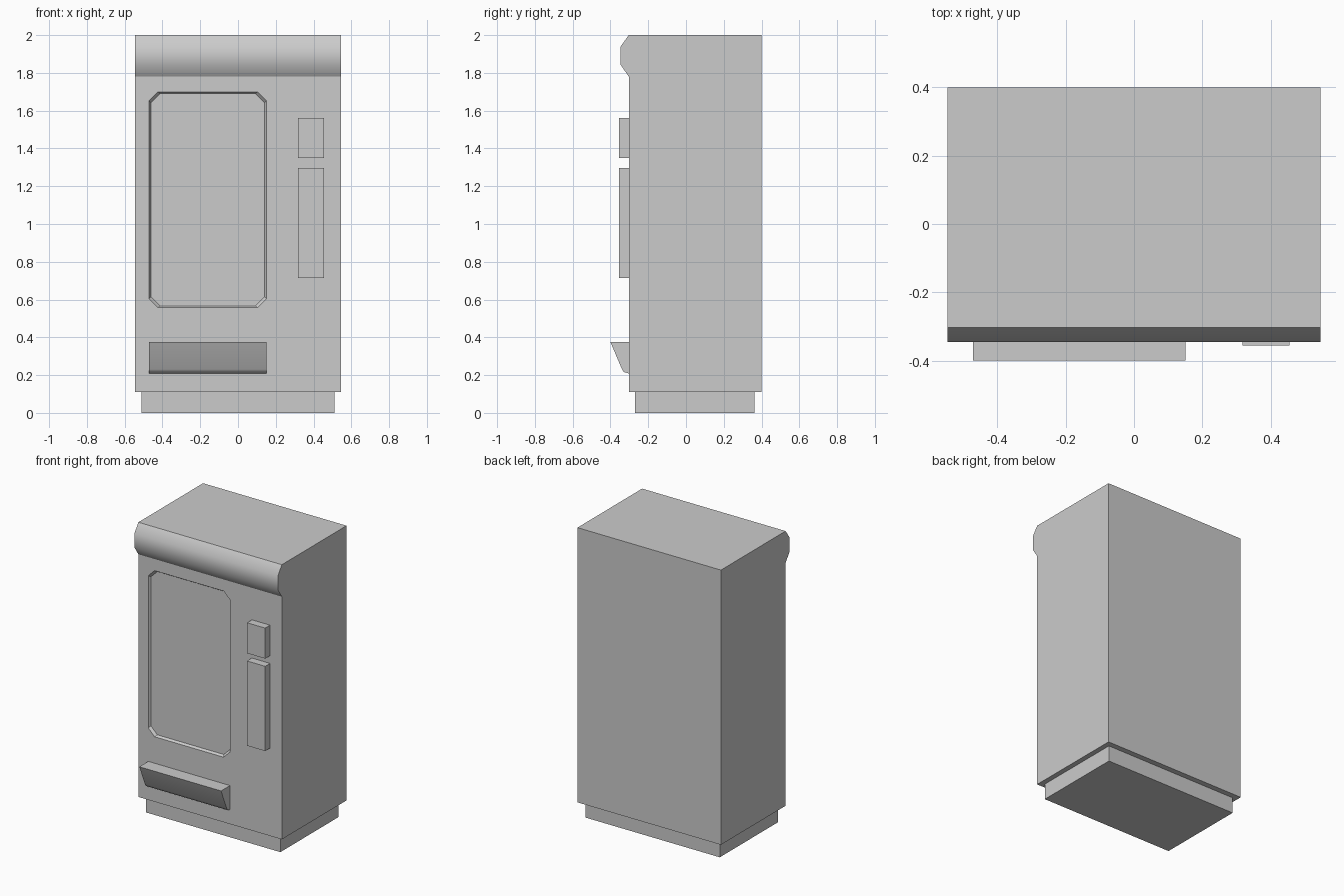
import bpy, bmesh

if "Cube" in bpy.data.objects:
    bpy.data.objects.remove(bpy.data.objects["Cube"])

FRONT, BACK, HALF = -0.303, 0.4, 0.546


def new_object(name, bm):
    bmesh.ops.recalc_face_normals(bm, faces=bm.faces)
    mesh = bpy.data.meshes.new(name)
    bm.to_mesh(mesh)
    bm.free()
    ob = bpy.data.objects.new(name, mesh)
    bpy.context.collection.objects.link(ob)
    return ob


def loft(name, rings):
    """Join two matching rings of points into a closed solid."""
    bm = bmesh.new()
    a, b = [[bm.verts.new(p) for p in ring] for ring in rings]
    n = len(a)
    bm.faces.new(a)
    bm.faces.new(b)
    for i in range(n):
        j = (i + 1) % n
        bm.faces.new((a[i], a[j], b[j], b[i]))
    return new_object(name, bm)


def side_profile(name, yz, x0, x1):
    return loft(name, [[(x, y, z) for y, z in yz] for x in (x0, x1)])


def box(name, x0, x1, y0, y1, z0, z1):
    return side_profile(name, [(y0, z0), (y1, z0), (y1, z1), (y0, z1)], x0, x1)


def activate(ob):
    bpy.ops.object.select_all(action='DESELECT')
    ob.select_set(True)
    bpy.context.view_layer.objects.active = ob


def window_ring(y, inset):
    """Rectangle with clipped corners in the front plane."""
    x0, x1, z0, z1 = -0.471 + inset, 0.151 - inset, 0.557 + inset, 1.70 - inset
    c = 0.048
    return [(x, y, z) for x, z in (
        (x0 + c, z0), (x1 - c, z0), (x1, z0 + c), (x1, z1 - c),
        (x1 - c, z1), (x0 + c, z1), (x0, z1 - c), (x0, z0 + c))]


# Cabinet with rounded header bulge
cabinet = side_profile("cabinet", [
    (BACK, 0.11), (BACK, 2.0), (FRONT, 2.0), (-0.346, 1.94),
    (-0.346, 1.843), (FRONT, 1.78), (FRONT, 0.11)], -HALF, HALF)

# Shallow window recess with sloping sides
cutter = loft("window_cutter", [window_ring(FRONT - 0.016, -0.01),
                                window_ring(FRONT + 0.016, 0.01)])
cutter.hide_render = True
cut = cabinet.modifiers.new("window_recess", 'BOOLEAN')
cut.object = cutter
cut.operation = 'DIFFERENCE'
cut.solver = 'EXACT'
activate(cabinet)
bpy.ops.object.modifier_apply(modifier=cut.name)
bpy.data.objects.remove(cutter)

# Smooth only the header's front facets
bm = bmesh.new()
bm.from_mesh(cabinet.data)
bm.normal_update()
header = {f for f in bm.faces
          if f.normal.y < -0.1 and all(v.co.z > 1.77 for v in f.verts)}
for f in bm.faces:
    f.smooth = f in header
for e in bm.edges:
    e.smooth = all(f in header for f in e.link_faces)
bm.to_mesh(cabinet.data)
bm.free()

# Plinth
box("base_plinth", -0.511, 0.511, -0.269, 0.362, 0.0, 0.11)

# Payment display and keypad panels
for name, z0, z1 in (("display_panel", 1.35, 1.56), ("coin_panel", 0.714, 1.297)):
    box(name, 0.318, 0.456, -0.356, FRONT, z0, z1)

# Dispensing tray
tray = side_profile("dispensing_tray", [
    (FRONT, 0.375), (-0.4, 0.375), (-0.339, 0.231),
    (-0.329, 0.216), (FRONT, 0.209)], -0.471, 0.151)
activate(tray)
bpy.ops.object.shade_smooth_by_angle(angle=0.8)
